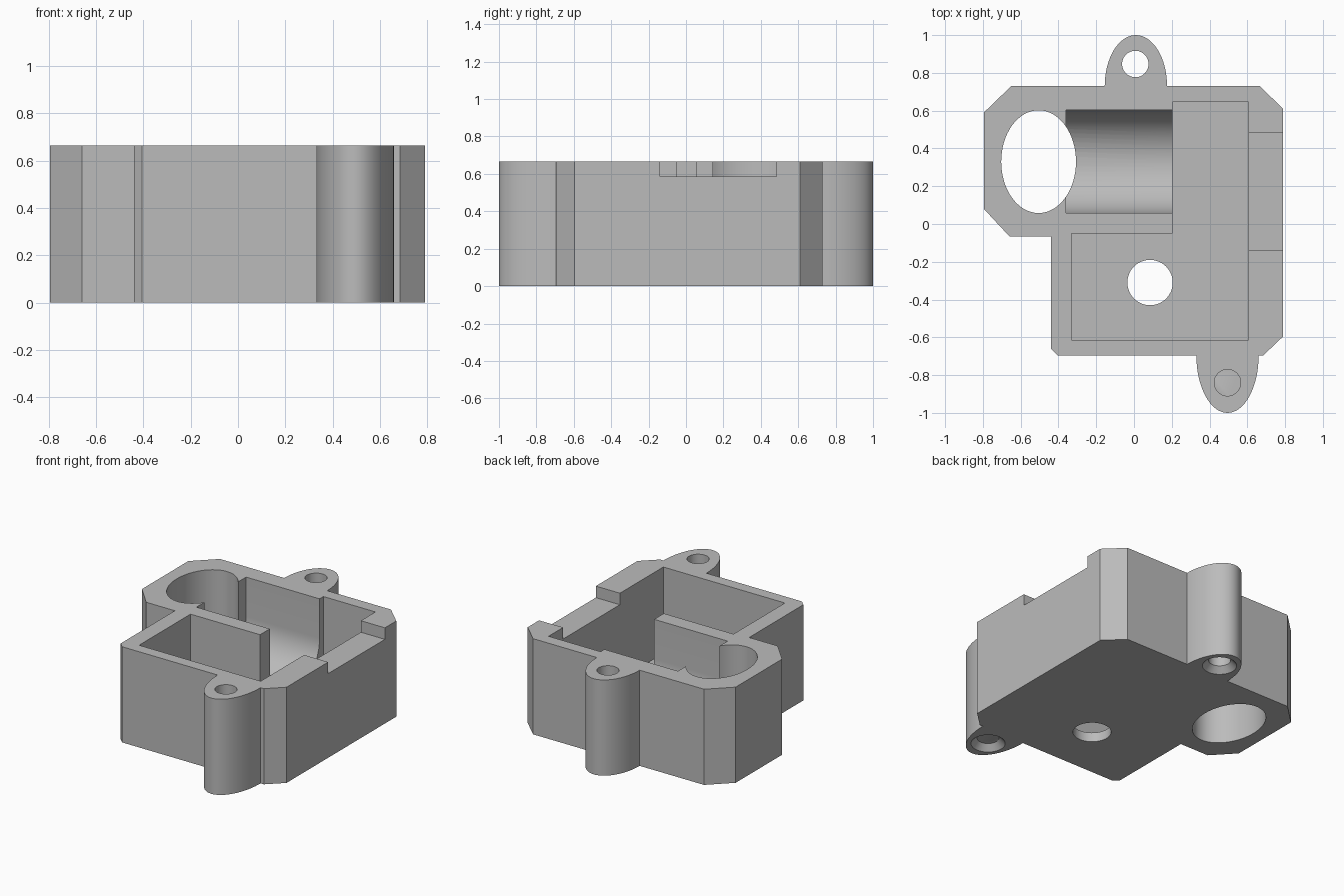
import bpy, bmesh
from math import sin, cos, pi, radians
from mathutils import Matrix, Vector

cube = bpy.data.objects.get("Cube")
if cube:
    bpy.data.objects.remove(cube, do_unlink=True)

HEIGHT = 0.665
FLOOR = 0.065

grey = bpy.data.materials.new("plain grey")
grey.use_nodes = True
GREY = (0.5, 0.5, 0.5, 1)
grey.diffuse_color = GREY
grey.node_tree.nodes["Principled BSDF"].inputs["Base Color"].default_value = GREY


def add_object(name, bm):
    bmesh.ops.recalc_face_normals(bm, faces=bm.faces)
    mesh = bpy.data.meshes.new(name)
    bm.to_mesh(mesh)
    bm.free()
    mesh.materials.append(grey)
    obj = bpy.data.objects.new(name, mesh)
    bpy.context.collection.objects.link(obj)
    return obj


def prism(name, points, low, high, matrix=Matrix()):
    """Extrude a flat outline from low to high, then place it by the matrix."""
    bm = bmesh.new()
    face = bm.faces.new([bm.verts.new((x, y, low)) for x, y in points])
    made = bmesh.ops.extrude_face_region(bm, geom=[face])["geom"]
    top = [v for v in made if isinstance(v, bmesh.types.BMVert)]
    bmesh.ops.translate(bm, verts=top, vec=Vector((0, 0, high - low)))
    bmesh.ops.transform(bm, matrix=matrix, verts=bm.verts)
    return add_object(name, bm)


def ellipse(cx, cy, rx, ry, start=0, sweep=2 * pi, count=64):
    return [(cx + rx * cos(start + sweep * i / count),
             cy + ry * sin(start + sweep * i / count)) for i in range(count)]


def box(x0, x1, y0, y1):
    return [(x0, y0), (x1, y0), (x1, y1), (x0, y1)]


def countersink(name, cx, cy, r_low, r_high, depth):
    bm = bmesh.new()
    slope = (r_low - r_high) / depth
    extra = 0.02
    bmesh.ops.create_cone(
        bm, cap_ends=True, segments=48, radius1=r_low + slope * extra, radius2=r_high,
        depth=depth + extra,
        matrix=Matrix.Translation((cx, cy, (depth - extra) / 2)))
    return add_object(name, bm)


def combine(target, tool, operation):
    mod = target.modifiers.new(tool.name, "BOOLEAN")
    mod.operation = operation
    mod.solver = "EXACT"
    mod.object = tool
    bpy.context.view_layer.objects.active = target
    bpy.ops.object.modifier_apply(modifier=mod.name)
    bpy.data.objects.remove(tool, do_unlink=True)


# Body with chamfered corners
outline = [(-0.65, 0.73), (-0.795, 0.59), (-0.795, 0.08), (-0.66, -0.065),
           (-0.44, -0.065), (-0.44, -0.66), (-0.405, -0.695), (0.685, -0.695),
           (0.79, -0.595), (0.79, 0.61), (0.665, 0.73)]
housing = prism("housing", outline, 0, HEIGHT)

# Mounting ears
combine(housing, prism("back_ear", ellipse(0.01, 0.73, 0.165, 0.27), 0, HEIGHT), "UNION")
combine(housing, prism("front_ear", ellipse(0.495, -0.695, 0.165, 0.305), 0, HEIGHT), "UNION")

# L-shaped open compartment
pocket = [(-0.33, -0.615), (0.605, -0.615), (0.605, 0.645), (0.205, 0.645),
          (0.205, -0.05), (-0.33, -0.05)]
cutters = [prism("compartment", pocket, FLOOR, 1)]

# Round-bottomed trough running along x
radius, axis_y, axis_z = 0.273, 0.33, 0.39
trough = ellipse(axis_y, axis_z, radius, radius, pi, pi, 32)
trough += [(axis_y + radius, axis_z), (axis_y + radius, 1), (axis_y - radius, 1)]
along_x = Matrix(((0, 0, 1, 0), (1, 0, 0, 0), (0, 1, 0, 0), (0, 0, 0, 1)))
cutters.append(prism("trough", trough, -0.36, 0.25, along_x))

# Vertical openings
cutters.append(prism("oval_opening", ellipse(-0.505, 0.33, 0.198, 0.272), -1, 1))
cutters.append(prism("floor_hole", ellipse(0.085, -0.31, 0.12, 0.12), -1, 1))

# Screw holes widened underneath
for label, x, y in (("back", 0.007, 0.847), ("front", 0.495, -0.84)):
    cutters.append(prism(label + "_screw_hole", ellipse(x, y, 0.07, 0.07, count=48), -1, 1))
    cutters.append(countersink(label + "_countersink", x, y, 0.108, 0.07, 0.04))

# Shallow notch in the side wall
cutters.append(prism("side_notch", box(0.5, 0.9, -0.138, 0.485), 0.585, 1))

for cutter in cutters:
    combine(housing, cutter, "DIFFERENCE")

# Smooth curves, sharp edges
bpy.ops.object.select_all(action="DESELECT")
housing.select_set(True)
bpy.context.view_layer.objects.active = housing
bpy.ops.object.shade_smooth_by_angle(angle=radians(25))
